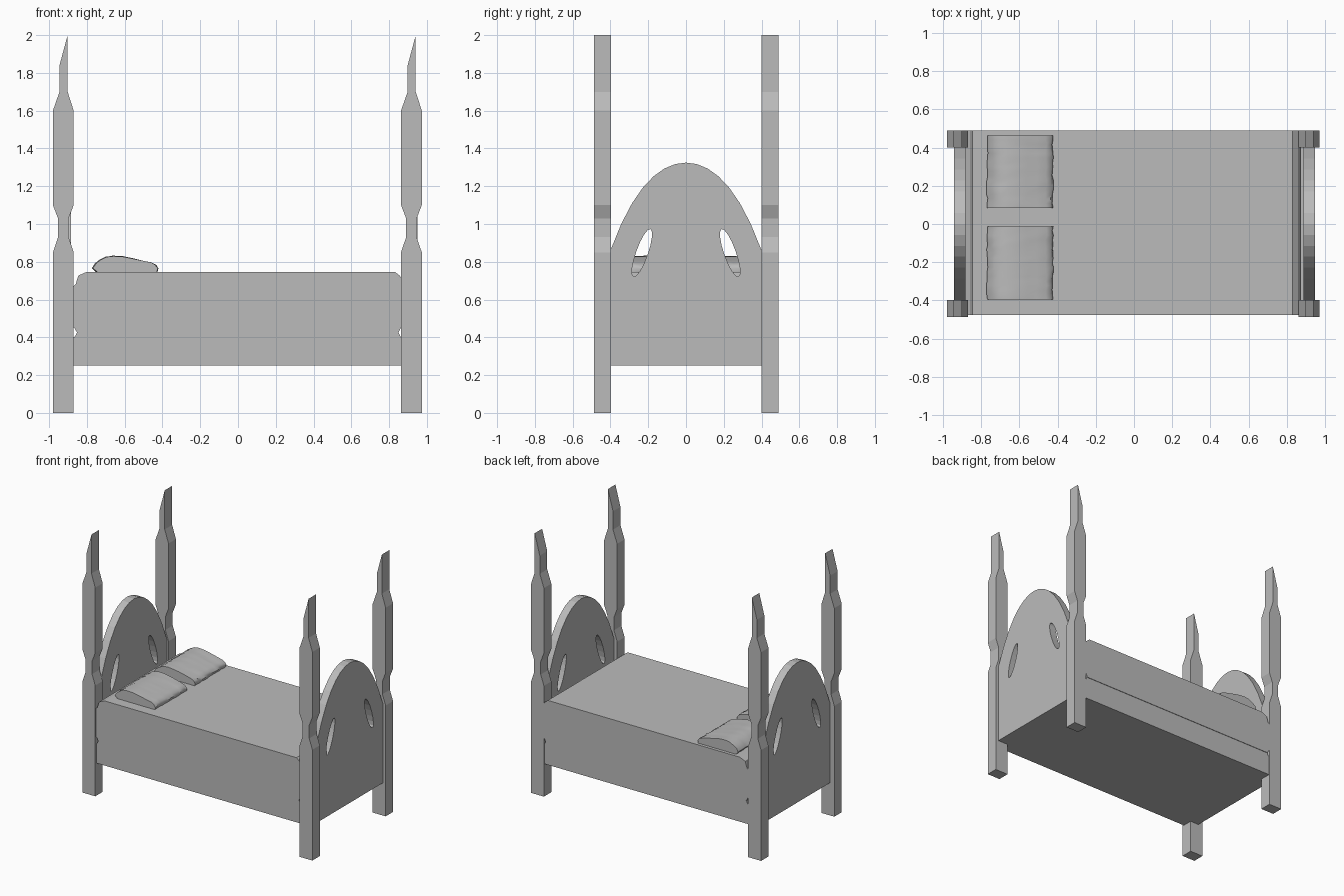
import bpy, bmesh, math, random
from mathutils import Matrix, Vector

cube = bpy.data.objects.get("Cube")
if cube:
    bpy.data.objects.remove(cube, do_unlink=True)

random.seed(4)
grey = bpy.data.materials.new("plain_grey")
grey.use_nodes = True
grey.diffuse_color = (0.5, 0.5, 0.5, 1)
grey.node_tree.nodes["Principled BSDF"].inputs["Base Color"].default_value = (0.5, 0.5, 0.5, 1)

# Local outline axes turned to face the side (y, z) or the front (x, z)
SIDE = Matrix(((0, 0, 1, 0), (1, 0, 0, 0), (0, 1, 0, 0), (0, 0, 0, 1)))
FRONT = Matrix.Rotation(math.pi / 2, 4, 'X')


def add_mesh(name, mesh):
    mesh.materials.clear()
    mesh.materials.append(grey)
    obj = bpy.data.objects.new(name, mesh)
    bpy.context.collection.objects.link(obj)
    return obj


def slab(name, outlines, thickness, turn, centre):
    """Flat board from closed outlines; inner outlines become holes."""
    curve = bpy.data.curves.new(name, 'CURVE')
    curve.dimensions = '2D'
    curve.fill_mode = 'BOTH'
    curve.extrude = thickness / 2
    for outline in outlines:
        spline = curve.splines.new('POLY')
        spline.points.add(len(outline) - 1)
        for point, (u, v) in zip(spline.points, outline):
            point.co = (u, v, 0, 1)
        spline.use_cyclic_u = True
    temp = bpy.data.objects.new(name + "_outline", curve)
    bpy.context.collection.objects.link(temp)
    bpy.context.view_layer.update()
    mesh = bpy.data.meshes.new_from_object(temp.evaluated_get(bpy.context.evaluated_depsgraph_get()))
    bpy.data.objects.remove(temp, do_unlink=True)
    mesh.transform(Matrix.Translation(centre) @ turn)
    bm = bmesh.new()
    bm.from_mesh(mesh)
    bmesh.ops.remove_doubles(bm, verts=bm.verts, dist=0.0001)
    bmesh.ops.recalc_face_normals(bm, faces=bm.faces)
    for face in bm.faces:
        face.smooth = False
    bm.to_mesh(mesh)
    bm.free()
    return add_mesh(name, mesh)


# Four carved posts with slanted tips
post = [(-.055, 0), (.055, 0), (.055, .85), (.028, .93), (.028, 1.03), (.055, 1.1),
        (.055, 1.6), (.023, 1.7), (.023, 2), (-.02, 1.84), (-.02, 1.7), (-.055, 1.6),
        (-.055, 1.1), (-.028, 1.03), (-.028, .93), (-.055, .85)]
for end, x in (("head", -.925), ("foot", .918)):
    for side, y in (("right", -.443), ("left", .445)):
        slab(f"{end}_post_{side}", [post], .09, FRONT, (x, y, 0))


# Arched end boards with two leaning oval openings
def oval(side, steps=16):
    points = []
    for i in range(steps):
        a = 2 * math.pi * i / steps
        along, across = .134 * math.cos(a), .031 * math.sin(a)
        lean = .34
        points.append((side * (.233 - along * math.sin(lean) + across * math.cos(lean)),
                       .847 + along * math.cos(lean) + across * math.sin(lean)))
    return points


arch = [(-.4, .25), (.4, .25)]
for i in range(15):
    y = .4 - .8 * i / 14
    arch.append((y, 1.325 - 2.36 * y ** 2 - 3.4 * y ** 4))
for name, x in (("headboard", -.913), ("footboard", .919)):
    slab(name, [arch, oval(1), oval(-1)], .06, SIDE, (x, 0, 0))

# Base box and mattress, with eased corners at their ends
base = [(-.885, .25), (.89, .25), (.89, .4), (.862, .4), (.85, .425), (-.852, .425), (-.866, .4), (-.885, .4)]
slab("bed_base", [base], .96, FRONT, (0, .005, 0))
mattress = [(-.852, .425), (.85, .425), (.862, .45), (.875, .46), (.875, .69), (.858, .725), (.83, .747),
            (-.8, .747), (-.845, .727), (-.86, .68), (-.885, .66), (-.885, .46), (-.866, .45)]
slab("mattress", [mattress], .966, FRONT, (0, .006, 0))

# Two soft pillows, slightly rumpled, with flat ends
section = [(-.745, .742), (-.77, .768), (-.755, .79), (-.73, .81), (-.7, .825), (-.66, .831), (-.61, .828),
           (-.56, .818), (-.51, .806), (-.46, .795), (-.435, .782), (-.425, .765), (-.43, .742)]


def pillow(name, y0, y1, slices=16):
    bm = bmesh.new()
    rings = []
    for i in range(slices + 1):
        y = y0 + (y1 - y0) * i / slices
        rings.append([bm.verts.new((x + random.uniform(-.004, .004), y, z + random.uniform(-.0015, .0015)))
                      for x, z in section])
    count = len(section)
    for a, b in zip(rings, rings[1:]):
        for j in range(count):
            k = (j + 1) % count
            bm.faces.new((a[j], a[k], b[k], b[j]))
    bm.faces.new(rings[0])
    bm.faces.new(rings[-1])
    bmesh.ops.recalc_face_normals(bm, faces=bm.faces)
    mesh = bpy.data.meshes.new(name)
    bm.to_mesh(mesh)
    bm.free()
    obj = add_mesh(name, mesh)
    bpy.ops.object.select_all(action='DESELECT')
    obj.select_set(True)
    bpy.context.view_layer.objects.active = obj
    bpy.ops.object.shade_smooth_by_angle(angle=math.radians(40))


pillow("pillow_left", .085, .465)
pillow("pillow_right", -.395, -.012)
